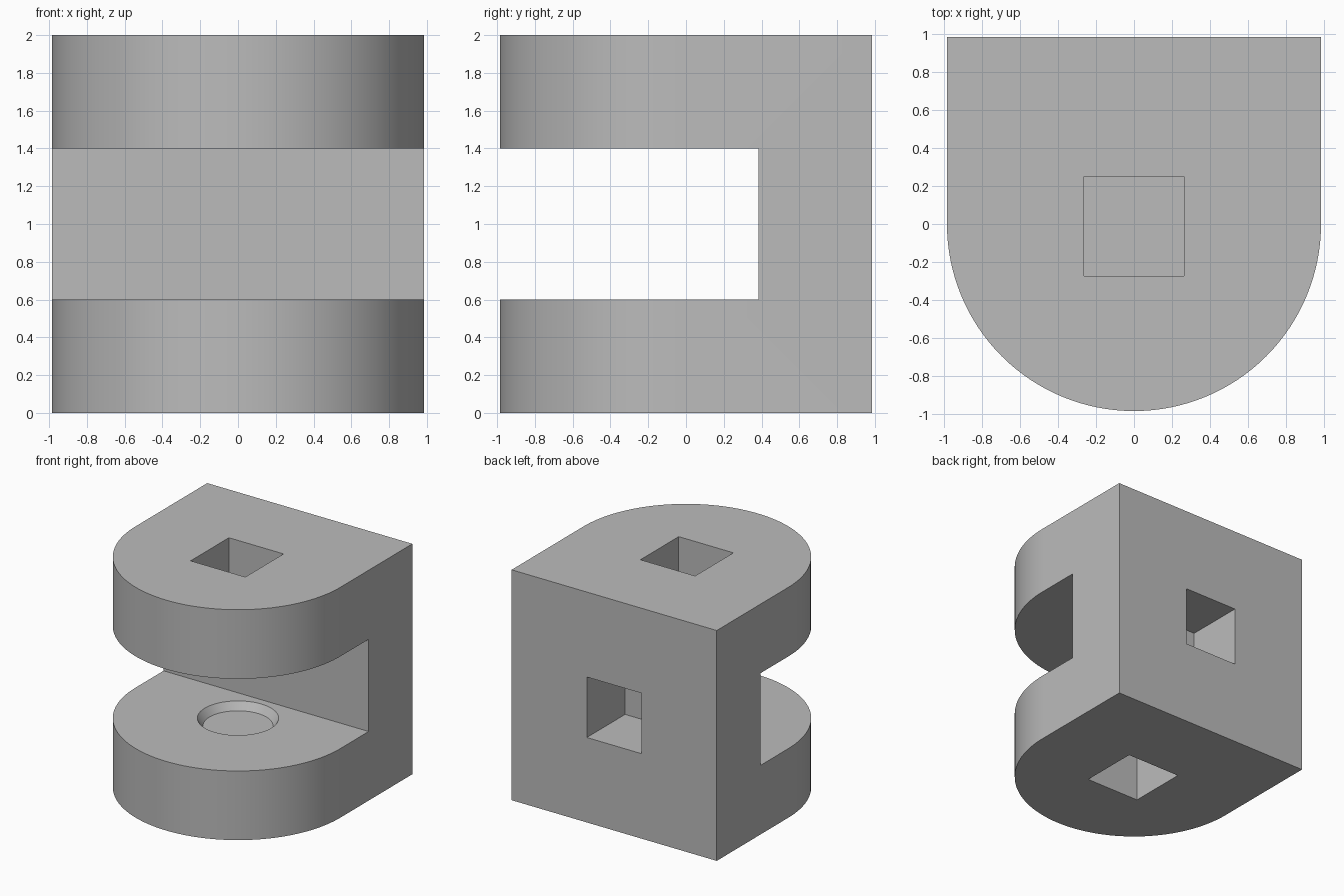
import bpy, bmesh, math
from mathutils import Matrix, Vector

R = 0.985          # half width and nose radius
SOCKET = 0.525     # square socket width and depth
OFF = -0.0125      # socket offset along y

cube = bpy.data.objects.get("Cube")
if cube:
    bpy.data.objects.remove(cube, do_unlink=True)

grey = bpy.data.materials.new("plain grey")
grey.use_nodes = True
colour = (0.5, 0.5, 0.5, 1)
grey.diffuse_color = colour
grey.node_tree.nodes["Principled BSDF"].inputs["Base Color"].default_value = colour


def make_object(name, bm):
    bmesh.ops.recalc_face_normals(bm, faces=bm.faces)
    mesh = bpy.data.meshes.new(name)
    bm.to_mesh(mesh)
    bm.free()
    mesh.materials.append(grey)
    obj = bpy.data.objects.new(name, mesh)
    bpy.context.collection.objects.link(obj)
    return obj


def box(name, centre, size):
    bm = bmesh.new()
    bmesh.ops.create_cube(bm, size=1, matrix=Matrix.Translation(centre) @ Matrix.Diagonal((*size, 1)))
    return make_object(name, bm)


def dish(name, z, direction):
    """Tapered round recess cutter; sinks from height z along direction."""
    bm = bmesh.new()
    over, depth, slope = 0.05, 0.065, 0.045 / 0.065
    low, high = 0.275, 0.32 + over * slope
    r1, r2 = (low, high) if direction < 0 else (high, low)
    centre = z + direction * (depth - over) / 2
    bmesh.ops.create_cone(bm, cap_ends=True, segments=64, radius1=r1, radius2=r2,
                          depth=depth + over, matrix=Matrix.Translation((0, 0, centre)))
    return make_object(name, bm)


# Clevis body: square back and half-round nose, extruded upward
bm = bmesh.new()
steps = 64
outline = [(R, R), (-R, R)]
outline += [(-R * math.cos(math.pi * i / steps), -R * math.sin(math.pi * i / steps))
            for i in range(steps + 1)]
face = bm.faces.new([bm.verts.new((x, y, 0)) for x, y in outline])
top = bmesh.ops.extrude_face_region(bm, geom=[face])["geom"]
bmesh.ops.translate(bm, vec=Vector((0, 0, 2)),
                    verts=[v for v in top if isinstance(v, bmesh.types.BMVert)])
body = make_object("clevis_body", bm)

# Slot between the jaws, square sockets, and round recesses inside the jaws
cutters = [
    box("slot_cutter", (0, 0.385 - 1, 1), (3, 2, 0.8)),
    box("top_socket_cutter", (0, OFF, 2), (SOCKET, SOCKET, 2 * SOCKET)),
    box("bottom_socket_cutter", (0, OFF, 0), (SOCKET, SOCKET, 2 * SOCKET)),
    box("back_socket_cutter", (0, R, 1), (SOCKET, 2 * SOCKET, SOCKET)),
    dish("lower_recess_cutter", 0.6, -1),
    dish("upper_recess_cutter", 1.4, 1),
]
bpy.context.view_layer.objects.active = body
for cutter in cutters:
    cutter.hide_render = True
    mod = body.modifiers.new(cutter.name, "BOOLEAN")
    mod.operation = "DIFFERENCE"
    mod.solver = "EXACT"
    mod.object = cutter
    bpy.ops.object.modifier_apply(modifier=mod.name)
for cutter in cutters:
    bpy.data.objects.remove(cutter, do_unlink=True)

# Smooth the round walls, keep the edges sharp
bpy.ops.object.select_all(action="DESELECT")
body.select_set(True)
bpy.ops.object.shade_smooth_by_angle(angle=math.radians(30))
